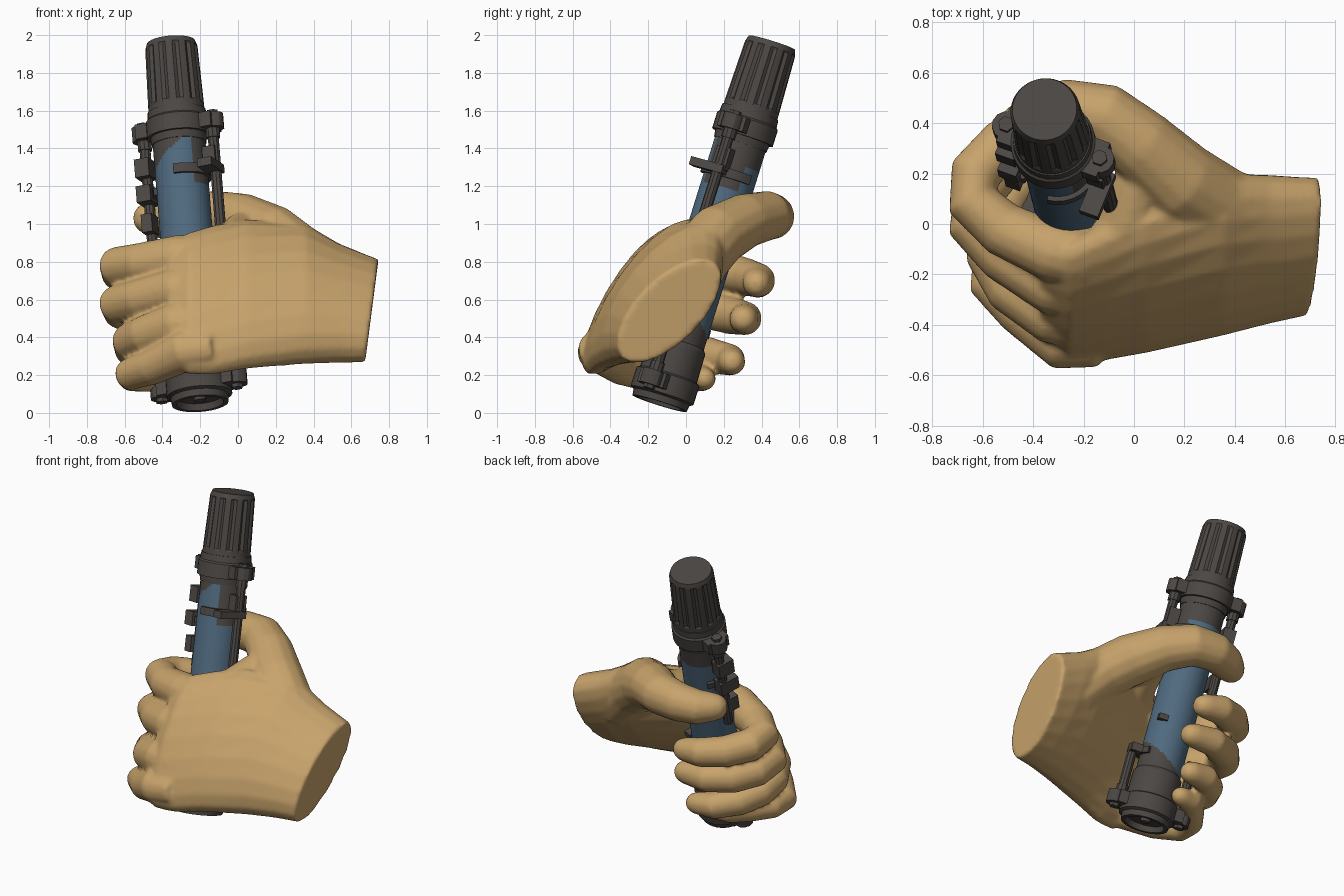
import bpy, bmesh, math
from mathutils import Vector, Matrix

if "Cube" in bpy.data.objects:
    bpy.data.objects.remove(bpy.data.objects["Cube"])


def material(name, rgb):
    m = bpy.data.materials.new(name)
    m.diffuse_color = (*rgb, 1)
    m.use_nodes = True
    m.node_tree.nodes["Principled BSDF"].inputs["Base Color"].default_value = m.diffuse_color
    return m


SKIN = material("tan skin", (0.58, 0.37, 0.15))
DARK = material("dark metal", (0.072, 0.063, 0.057))
BLUE = material("blue paint", (0.08, 0.145, 0.215))

# Device frame: z runs along the tilted tube, x points at the right-hand lug
BASE, TOP = Vector((-0.2, -0.14, 0.05)), Vector((-0.355, 0.455, 1.96))
AZ = (TOP - BASE).normalized()
AX = Vector((0.92, -0.38, 0))
AX = (AX - AZ * AX.dot(AZ)).normalized()
AY = AZ.cross(AX)
FRAME = Matrix.Translation(BASE) @ Matrix((AX, AY, AZ)).transposed().to_4x4()
LEN = (TOP - BASE).length


def loft(bm, rings, cap=True):
    loops = [[bm.verts.new(p) for p in r] for r in rings]
    n = len(loops[0])
    for a, b in zip(loops, loops[1:]):
        for i in range(n):
            j = (i + 1) % n
            bm.faces.new((a[i], a[j], b[j], b[i]))
    if cap:
        bm.faces.new(loops[0])
        bm.faces.new(loops[-1])


def finish(bm, name, mats, frame=None, angle=30):
    bmesh.ops.recalc_face_normals(bm, faces=bm.faces)
    me = bpy.data.meshes.new(name)
    bm.to_mesh(me)
    bm.free()
    ob = bpy.data.objects.new(name, me)
    bpy.context.collection.objects.link(ob)
    for m in mats:
        me.materials.append(m)
    if frame:
        ob.matrix_world = frame
    if angle:
        bpy.ops.object.select_all(action='DESELECT')
        ob.select_set(True)
        bpy.context.view_layer.objects.active = ob
        bpy.ops.object.shade_smooth_by_angle(angle=math.radians(angle))
    return ob


def circle(t, r, n=32, groove=0):
    return [Vector(((r - (groove if i % 4 == 0 else 0)) * math.cos(i * math.tau / n),
                    (r - (groove if i % 4 == 0 else 0)) * math.sin(i * math.tau / n), t))
            for i in range(n)]


def lathe(name, profile, n=32):
    bm = bmesh.new()
    loft(bm, [circle(t, r, n) for t, r in profile])
    return finish(bm, name, [DARK], FRAME)


def box(bm, centre, size):
    bmesh.ops.create_cube(bm, size=1, matrix=Matrix.Translation(centre) @ Matrix.Diagonal((*size, 1)))


def cyl(bm, x, y, t0, t1, r, n=10):
    loft(bm, [[p + Vector((x, y, 0)) for p in circle(t, r, n)] for t in (t0, t1)])


# Tube: blue in the middle, dark above and below a worn paint edge
bm = bmesh.new()
loft(bm, [circle(0.2 + 0.0125 * i, 0.14, 60) for i in range(105)])
for f in bm.faces:
    c = f.calc_center_median()
    a = math.degrees(math.atan2(c.y, c.x))
    if a < -42:
        high = 1.28 + 0.18 * min(1, max(0, (a + 150) / 100))
    else:
        high = 1.19 if a < 50 else 1.32
    low = 0.41 + 0.09 * math.cos(math.radians(a))
    f.material_index = 0 if low < c.z < high else 1
finish(bm, "tube", [BLUE, DARK], FRAME)

# Grooved end cap
bm = bmesh.new()
loft(bm, [circle(1.6, 0.15, 48), circle(1.65, 0.148, 48), circle(1.66, 0.148, 48, 0.012),
          circle(LEN - 0.04, 0.139, 48, 0.012), circle(LEN - 0.03, 0.138, 48), circle(LEN, 0.128, 48)])
finish(bm, "grooved_cap", [DARK], FRAME, 25)

# Collar, lower housing with a recessed end
lathe("collar", [(1.44, 0.145), (1.48, 0.15), (1.48, 0.168), (1.57, 0.168), (1.58, 0.158), (1.62, 0.155)])
lathe("lower_housing", [(0.035, 0.05), (0.035, 0.115), (0.0, 0.125), (0.0, 0.15), (0.035, 0.155),
                        (0.045, 0.174), (0.15, 0.174), (0.16, 0.157), (0.32, 0.154), (0.34, 0.14)])
lathe("end_button", [(0.015, 0.03), (0.04, 0.035)], 12)

# Lugs, bolts and side rods, mirrored left and right
for side, s in (("right", 1), ("left", -1)):
    for level, t, rod0, rod1, out, off in (("upper", 1.53, 0.88, 1.53, 1, 0.2),
                                           ("lower", 0.105, 0.105, 0.47, -1, 0.215)):
        bm = bmesh.new()
        box(bm, (s * 0.13, 0, t), (0.17, 0.15, 0.08))
        cyl(bm, s * off, 0, t - 0.04, t + 0.04, 0.058, 12)
        e = t + out * 0.04
        cyl(bm, s * off, 0, min(e, e + out * 0.02), max(e, e + out * 0.02), 0.032, 6)
        finish(bm, f"{level}_{side}_lug", [DARK], FRAME)
        bm = bmesh.new()
        cyl(bm, s * 0.195, 0, rod0, rod1, 0.03, 10)
        cyl(bm, s * 0.195, 0, t - out * 0.09, t, 0.038, 10)
        finish(bm, f"{level}_{side}_rod", [DARK], FRAME)
bm = bmesh.new()
box(bm, (0.19, -0.06, 1.27), (0.08, 0.19, 0.045))
box(bm, (0.175, 0.0, 1.33), (0.07, 0.08, 0.12))
box(bm, (-0.195, -0.02, 1.33), (0.08, 0.11, 0.1))
box(bm, (-0.19, -0.03, 1.18), (0.08, 0.13, 0.09))
box(bm, (-0.19, -0.03, 1.02), (0.06, 0.1, 0.1))
box(bm, (0.185, 0.02, 0.44), (0.07, 0.1, 0.05))
box(bm, (-0.185, 0.02, 0.44), (0.07, 0.1, 0.05))
box(bm, (0.09, 0.115, 0.66), (0.06, 0.05, 0.035))
finish(bm, "rod_blocks", [DARK], FRAME, 0)


# Clamp bands part-way round the tube
def band(name, t0, t1, a0, a1):
    bm = bmesh.new()
    rings = []
    for i in range(13):
        a = math.radians(a0 + (a1 - a0) * i / 12)
        rings.append([Vector((r * math.cos(a), r * math.sin(a), t))
                      for r, t in ((0.13, t0), (0.16, t0), (0.16, t1), (0.13, t1))])
    loft(bm, rings)
    finish(bm, name, [DARK], FRAME)


band("upper_clamp", 1.24, 1.29, -85, 65)
band("left_clamp", 1.16, 1.20, 150, 215)
band("lower_clamp", 0.42, 0.46, -30, 40)

# Hand: palm sections (x, y, z, half width, half thickness, tilt)
hand = bmesh.new()
palm = [(0.72, -0.09, 0.54, 0.35, 0.17, 45), (0.54, -0.10, 0.58, 0.39, 0.19, 48),
        (0.36, -0.12, 0.63, 0.45, 0.20, 51), (0.05, -0.21, 0.63, 0.47, 0.17, 55),
        (-0.12, -0.27, 0.60, 0.46, 0.145, 58), (-0.26, -0.31, 0.58, 0.43, 0.13, 60),
        (-0.37, -0.29, 0.56, 0.36, 0.08, 60)]
rings = []
for x, y, z, a, b, tilt in palm:
    u = Vector((0, math.cos(math.radians(tilt)), math.sin(math.radians(tilt))))
    v = Vector((0, -u.z, u.y))
    ring = []
    for i in range(20):
        k = i * math.tau / 20
        p = Vector((x, y, z)) + u * a * math.cos(k) + v * b * math.sin(k)
        if x > 0.7:
            p.x += (p.z - 0.63) * 0.13
        ring.append(p)
    rings.append(ring)
loft(hand, rings)


# Finger: path points (x, y, z, radius), with a rounded tip
def finger(path):
    pts = [(Vector(p[:3]), p[3]) for p in path]
    (p0, r0), (p1, r1) = pts[-2:]
    step = (p1 - p0).normalized()
    pts += [(p1 + step * r1 * 0.55, r1 * 0.8), (p1 + step * r1 * 0.9, r1 * 0.4)]
    rings = []
    u = None
    for i, (p, r) in enumerate(pts):
        d = (pts[min(i + 1, len(pts) - 1)][0] - pts[max(i - 1, 0)][0]).normalized()
        u = u or Vector((0.1, 0.3, 0.95))
        u = (u - d * u.dot(d)).normalized()
        v = d.cross(u)
        rings.append([p + (u * math.cos(k * math.tau / 14) + v * math.sin(k * math.tau / 14)) * r
                      for k in range(14)])
    loft(hand, rings)


# index, middle, ring, little finger
finger([(-0.18, -0.14, 0.82, 0.12), (-0.32, -0.11, 0.82, 0.122), (-0.52, -0.02, 0.79, 0.11),
        (-0.64, 0.09, 0.775, 0.105), (-0.63, 0.2, 0.75, 0.105), (-0.52, 0.32, 0.72, 0.1),
        (-0.37, 0.385, 0.70, 0.092), (-0.25, 0.375, 0.685, 0.075)])
finger([(-0.18, -0.27, 0.65, 0.12), (-0.32, -0.24, 0.65, 0.122), (-0.52, -0.12, 0.60, 0.11),
        (-0.64, 0.0, 0.575, 0.103), (-0.62, 0.12, 0.545, 0.103), (-0.52, 0.24, 0.515, 0.1),
        (-0.37, 0.315, 0.50, 0.09), (-0.21, 0.305, 0.495, 0.075)])
finger([(-0.18, -0.39, 0.46, 0.115), (-0.32, -0.36, 0.47, 0.12), (-0.49, -0.25, 0.41, 0.108),
        (-0.57, -0.12, 0.38, 0.1), (-0.56, 0.0, 0.34, 0.098), (-0.49, 0.13, 0.305, 0.093),
        (-0.37, 0.235, 0.28, 0.085), (-0.25, 0.245, 0.27, 0.07)])
finger([(-0.14, -0.47, 0.34, 0.1), (-0.28, -0.47, 0.33, 0.113), (-0.46, -0.34, 0.24, 0.095),
        (-0.575, -0.23, 0.205, 0.085), (-0.56, -0.13, 0.195, 0.083), (-0.48, -0.02, 0.19, 0.08),
        (-0.38, 0.085, 0.185, 0.073), (-0.29, 0.1, 0.18, 0.06)])
# thumb, and the web between thumb and index finger
finger([(0.5, 0.0, 0.65, 0.15), (0.34, 0.07, 0.82, 0.165), (0.18, 0.17, 0.94, 0.165), (0.02, 0.32, 1.02, 0.145),
        (-0.12, 0.43, 1.045, 0.132), (-0.27, 0.455, 1.04, 0.122), (-0.39, 0.42, 1.025, 0.11), (-0.47, 0.37, 1.03, 0.09)])
finger([(0.08, 0.3, 0.98, 0.11), (0.02, 0.15, 0.95, 0.11), (-0.02, 0.0, 0.9, 0.12), (-0.1, -0.1, 0.85, 0.11)])
ob = finish(hand, "hand", [SKIN], None, 0)
mod = ob.modifiers.new("merge", 'REMESH')
mod.mode = 'VOXEL'
mod.voxel_size = 0.014
mod.use_smooth_shade = True
mod = ob.modifiers.new("soften", 'SMOOTH')
mod.factor = 0.5
mod.iterations = 6
